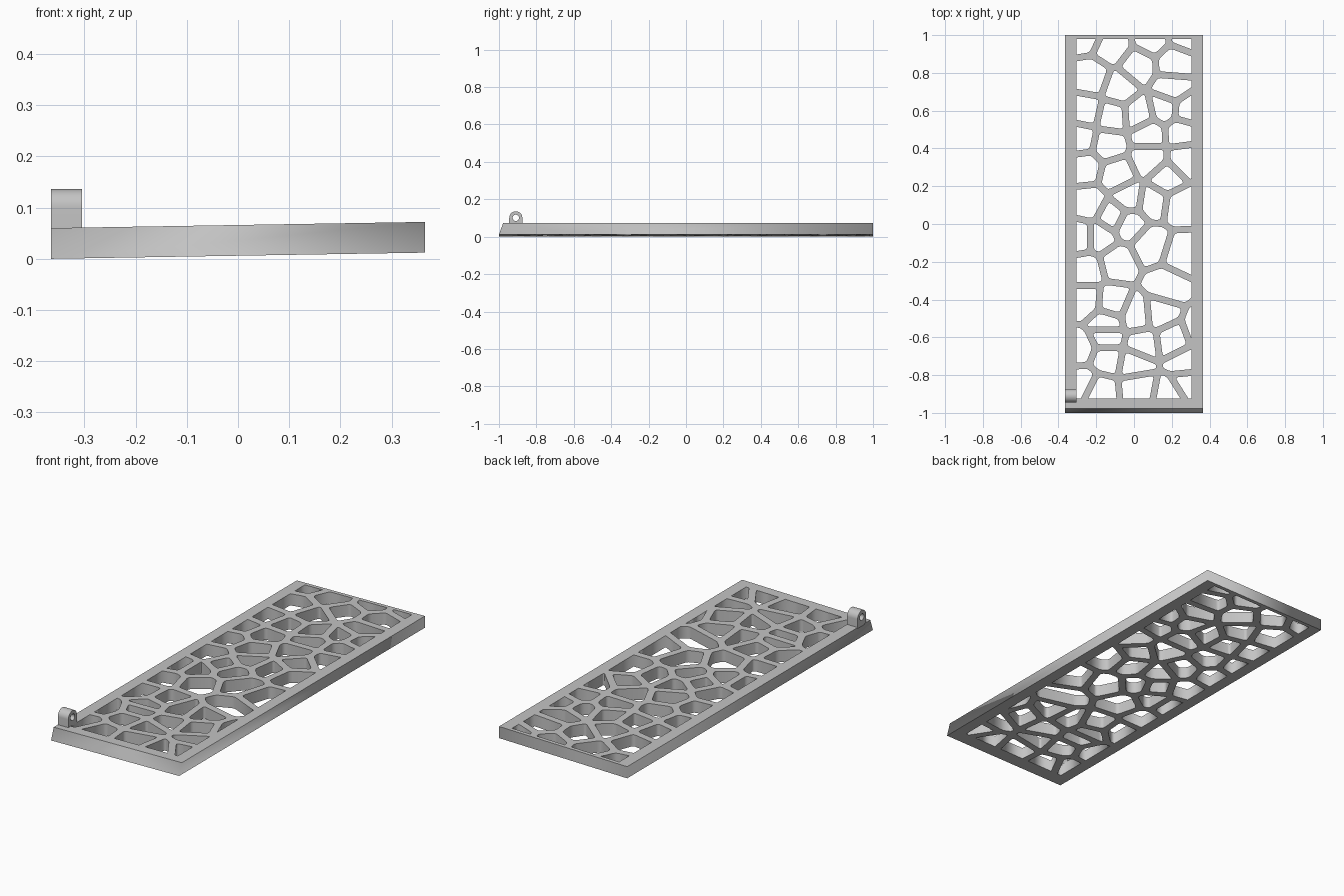
import bpy
import bmesh
import math
from mathutils import Vector

cube = bpy.data.objects.get("Cube")
if cube:
    bpy.data.objects.remove(cube, do_unlink=True)

# Overall sizes
HALF_WIDTH, HALF_LENGTH, THICKNESS = 0.365, 1.0, 0.06
TILT = 0.0165            # rise of the plate per unit of x
STRUT = 0.036            # width of the lattice bars
WINDOW_X, WINDOW_LOW, WINDOW_HIGH = 0.305, -0.925, 0.98

# Cell centres of the lattice, in hundredths, from back to front
CELLS = [
    (-26, 101), (-11, 94), (9, 98), (27, 101), (2, 84), (21, 85),
    (-22, 77), (-8, 72), (20, 72), (-25, 60), (-12, 57), (3, 58),
    (16, 61), (28, 60), (25, 49), (8, 48), (-28, 45), (-14, 42),
    (27, 34), (8, 34), (-26, 30), (-9, 26), (17, 24), (24, 10),
    (10, 12), (-24, 11), (-11, 4), (-3, 14), (-3, 0), (9, -11),
    (25, -16), (-28, -7), (-18, -7), (-25, -24), (-9, -20), (-25, -41),
    (17, -33), (-12, -42), (-15, -52), (2, -48), (13, -47), (-15, -60),
    (5, -64), (20, -62), (36, -56), (-28, -66), (-15, -71), (1, -74),
    (26, -74), (-27, -84), (-19, -88), (3, -86), (19, -89), (27, -84),
]


def make_material(name, value):
    mat = bpy.data.materials.new(name)
    mat.use_nodes = True
    colour = (value, value, value, 1)
    mat.diffuse_color = colour
    mat.node_tree.nodes["Principled BSDF"].inputs["Base Color"].default_value = colour
    return mat


def clip(polygon, point, normal):
    """Keep the part of a polygon behind the line through point."""
    kept = []
    for i, b in enumerate(polygon):
        a = polygon[i - 1]
        da, db = (a - point).dot(normal), (b - point).dot(normal)
        if da * db < 0:
            kept.append(a.lerp(b, da / (da - db)))
        if db <= 0:
            kept.append(b)
    return kept


def drop_short_edges(polygon, shortest=0.004):
    return [p for i, p in enumerate(polygon) if (p - polygon[i - 1]).length > shortest]


def on_window(p):
    gap = min(WINDOW_X - abs(p.x), WINDOW_HIGH - p.y, p.y - WINDOW_LOW)
    return gap < 0.001


def round_corners(polygon, radius=0.014):
    """Soften each corner that does not lie on the frame."""
    result = []
    for i, p in enumerate(polygon):
        if on_window(p):
            result.append(p)
            continue
        before, after = polygon[i - 1] - p, polygon[(i + 1) % len(polygon)] - p
        a = p + before.normalized() * min(radius, before.length * 0.35)
        b = p + after.normalized() * min(radius, after.length * 0.35)
        result += [a, (a + b + p * 2) / 4, b]
    return result


def rectangle(x, low, high):
    return [Vector(c) for c in ((-x, low), (x, low), (x, high), (-x, high))]


def area(polygon):
    return abs(sum(polygon[i - 1].cross(p) for i, p in enumerate(polygon))) / 2


def lattice_holes():
    seeds = [Vector(c) / 100 for c in CELLS]
    holes = []
    for seed in seeds:
        cell = rectangle(WINDOW_X, WINDOW_LOW, WINDOW_HIGH)
        for other in seeds:
            if other != seed and cell:
                normal = (other - seed).normalized()
                cell = clip(cell, (seed + other) / 2 - normal * STRUT / 2, normal)
        cell = drop_short_edges(cell)
        if len(cell) > 2 and area(cell) > 0.0002:
            holes.append(round_corners(cell))
    return holes


def extrude_outline(name, loops, depth, place, mat):
    """Fill an outline with holes, extrude it, and place each vertex."""
    curve = bpy.data.curves.new(name + "_outline", "CURVE")
    curve.dimensions = "2D"
    curve.fill_mode = "BOTH"
    curve.extrude = depth / 2
    for loop in loops:
        spline = curve.splines.new("POLY")
        spline.points.add(len(loop) - 1)
        for point, p in zip(spline.points, loop):
            point.co = (p.x, p.y, 0, 1)
        spline.use_cyclic_u = True
    helper = bpy.data.objects.new(name + "_outline", curve)
    bpy.context.collection.objects.link(helper)
    graph = bpy.context.evaluated_depsgraph_get()
    mesh = bpy.data.meshes.new_from_object(helper.evaluated_get(graph))
    bpy.data.objects.remove(helper, do_unlink=True)
    bpy.data.curves.remove(curve)

    bm = bmesh.new()
    bm.from_mesh(mesh)
    bmesh.ops.remove_doubles(bm, verts=bm.verts, dist=0.00005)
    for v in bm.verts:
        v.co = place(v.co.copy())
    bmesh.ops.recalc_face_normals(bm, faces=bm.faces)
    bm.to_mesh(mesh)
    bm.free()
    mesh.name = name
    mesh.materials.clear()
    mesh.materials.append(mat)
    obj = bpy.data.objects.new(name, mesh)
    bpy.context.collection.objects.link(obj)
    return obj


def place_panel(co):
    # Lean the front edge back, then tilt the plate sideways
    if co.y < -0.99 and co.z > 0:
        co.y += 0.022
    co.z += THICKNESS / 2 + TILT * (co.x + HALF_WIDTH)
    return co


def arc(centre, radius, start, end, steps):
    angles = [math.radians(start + (end - start) * i / steps) for i in range(steps + 1)]
    return [centre + Vector((math.cos(a), math.sin(a))) * radius for a in angles]


grey = make_material("light grey", 0.55)

# Lattice panel
outline = rectangle(HALF_WIDTH, -HALF_LENGTH, HALF_LENGTH)
extrude_outline("lattice_panel", [outline] + lattice_holes(), THICKNESS, place_panel, grey)

# Hinge lug: an arch with a round pin hole, standing on the front right corner
pin = Vector((-0.91, 0.101))
radius = 0.035
arch = arc(pin, radius, 0, 180, 24)
arch += [Vector((pin.x - radius, 0.055)), Vector((pin.x + radius, 0.055))]
pin_hole = arc(pin, 0.017, 0, 360, 24)[:-1]
lug_width = HALF_WIDTH - WINDOW_X
lug_x = -(HALF_WIDTH + WINDOW_X) / 2
lug = extrude_outline("hinge_lug", [arch, pin_hole], lug_width,
                      lambda co: Vector((co.z + lug_x, co.x, co.y)), grey)
for face in lug.data.polygons:
    face.use_smooth = True
lug.data.set_sharp_from_angle(angle=math.radians(30))
